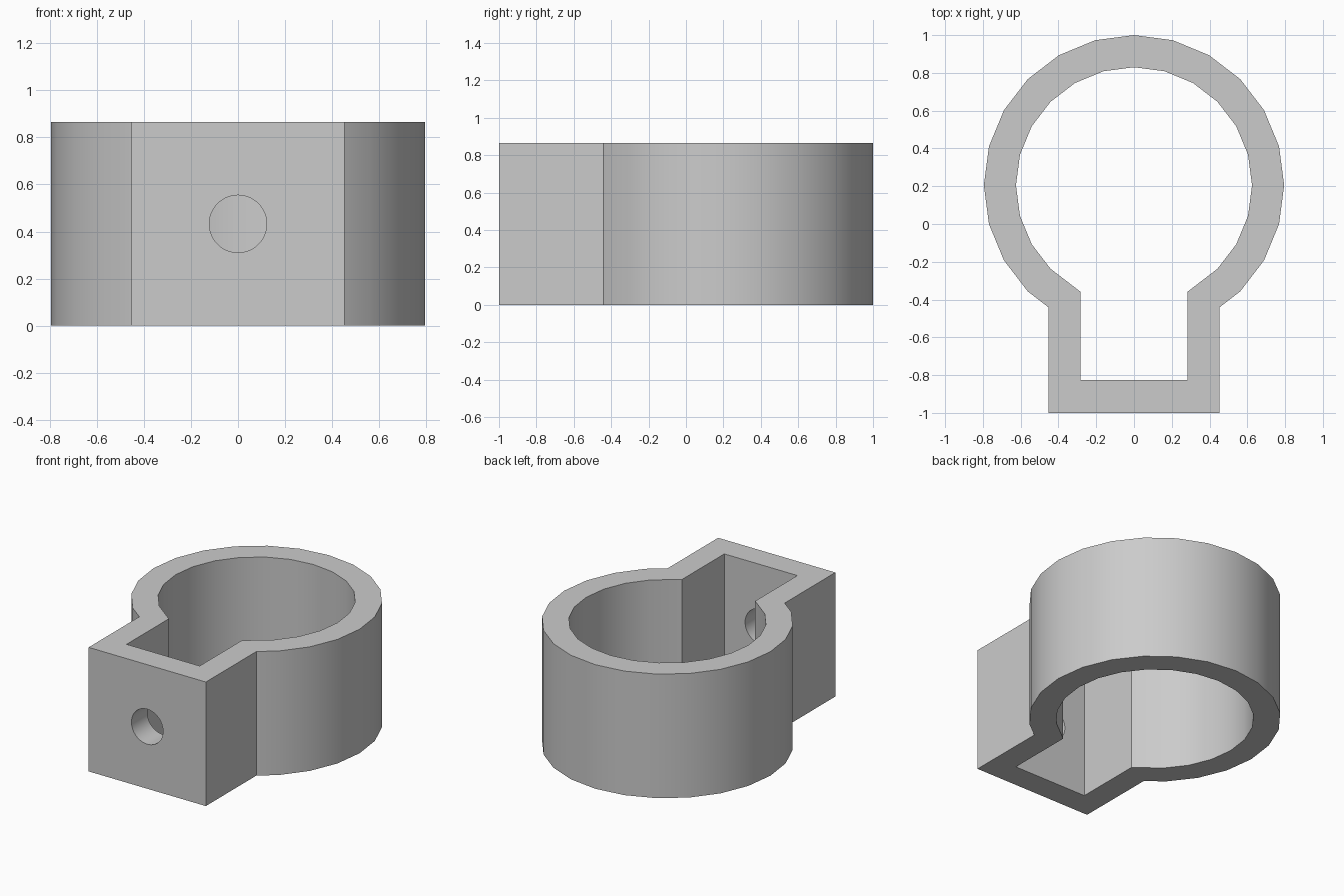
import bpy
import bmesh
from math import cos, sin, radians

HEIGHT = 0.865
RING_Y = 0.205

cube = bpy.data.objects.get("Cube")
if cube:
    bpy.data.objects.remove(cube, do_unlink=True)

grey = bpy.data.materials.new("plain grey")
grey.use_nodes = True
colour = (0.6, 0.6, 0.6, 1)
grey.diffuse_color = colour
grey.node_tree.nodes["Principled BSDF"].inputs["Base Color"].default_value = colour


def keyhole(radius, half_width, front):
    """Outline of a 24-sided round joined to a square pocket at the front."""
    arc = [(radius * cos(radians(a)), RING_Y + radius * sin(radians(a)))
           for a in range(-45, 226, 15)]
    # Where the pocket wall meets the next facet of the round
    x0, y0 = arc[0]
    x1, y1 = radius * cos(radians(60)), RING_Y - radius * sin(radians(60))
    joint = y0 + (y1 - y0) * (x0 - half_width) / (x0 - x1)
    return arc + [(-half_width, joint), (-half_width, front),
                  (half_width, front), (half_width, joint)]


# Clamp body: wall between the outer and inner outlines
bm = bmesh.new()
outlines = (keyhole(0.795, 0.452, -1.0), keyhole(0.625, 0.282, -0.825))
outer, inner = [[[bm.verts.new((x, y, z)) for x, y in line] for z in (0, HEIGHT)]
                for line in outlines]
count = len(outer[0])
for i in range(count):
    j = (i + 1) % count
    for a, b in ((outer[0], outer[1]), (outer[1], inner[1]),
                 (inner[1], inner[0]), (inner[0], outer[0])):
        bm.faces.new((a[i], a[j], b[j], b[i]))
bmesh.ops.recalc_face_normals(bm, faces=bm.faces)
mesh = bpy.data.meshes.new("clamp_body")
bm.to_mesh(mesh)
bm.free()
mesh.materials.append(grey)
body = bpy.data.objects.new("clamp_body", mesh)
bpy.context.collection.objects.link(body)

# Screw hole through the front wall
bpy.ops.mesh.primitive_cylinder_add(vertices=48, radius=0.122, depth=0.4,
                                    location=(0, -0.91, HEIGHT / 2),
                                    rotation=(radians(90), 0, 0))
cutter = bpy.context.object
cutter.name = "screw_hole_cutter"
cutter.data.materials.append(grey)
hole = body.modifiers.new("screw_hole", 'BOOLEAN')
hole.operation = 'DIFFERENCE'
hole.solver = 'EXACT'
hole.object = cutter

# Apply the cut, drop the cutter and smooth the round walls
bpy.ops.object.select_all(action='DESELECT')
body.select_set(True)
bpy.context.view_layer.objects.active = body
bpy.ops.object.modifier_apply(modifier=hole.name)
bpy.data.objects.remove(cutter, do_unlink=True)
bpy.ops.object.shade_smooth_by_angle(angle=radians(30))
